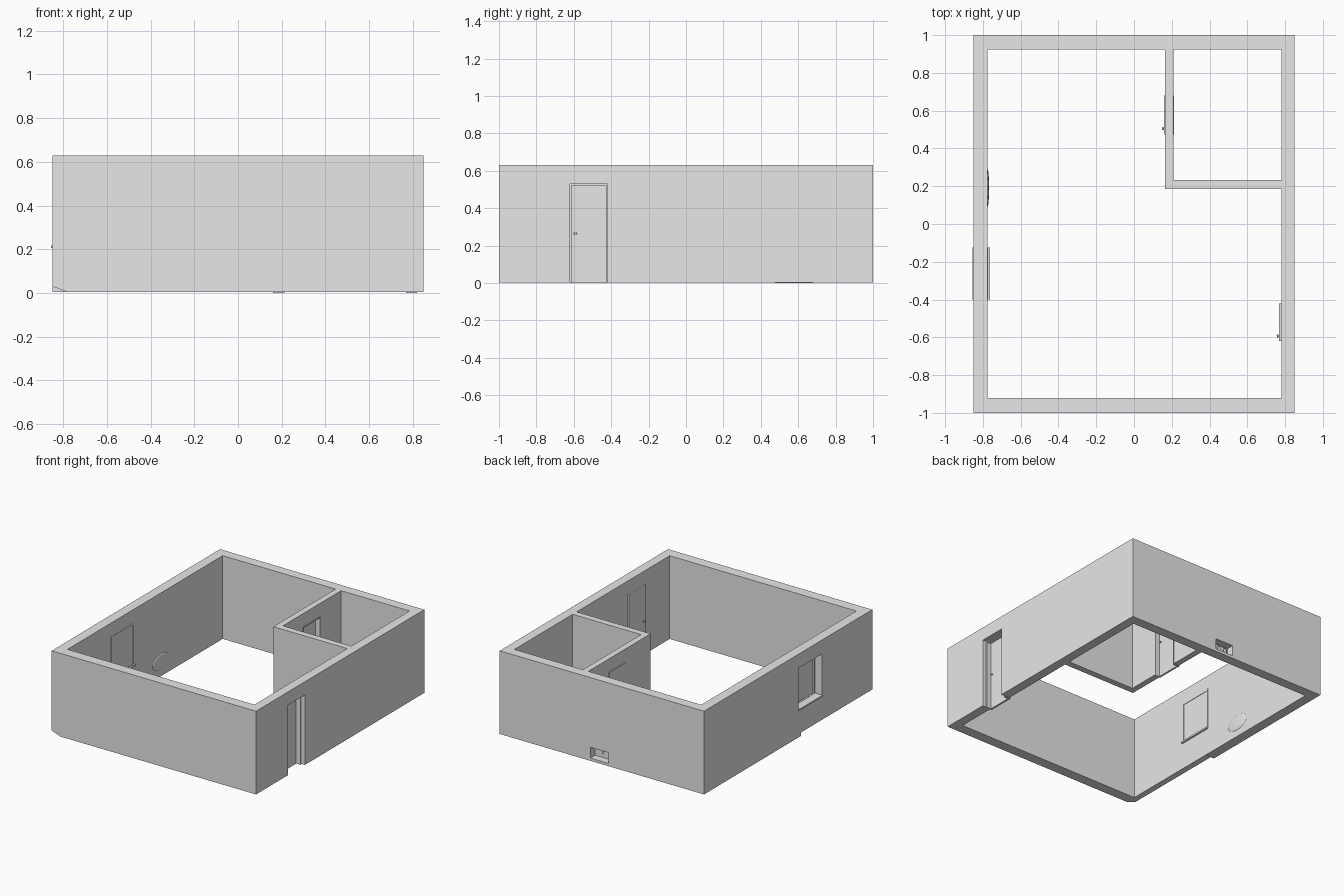
import bpy
import bmesh
from mathutils import Matrix, Vector

scene = bpy.context.scene
if "Cube" in scene.objects:
    bpy.data.objects.remove(scene.objects["Cube"], do_unlink=True)

grey = bpy.data.materials.new("plaster_grey")
grey.use_nodes = True
grey.diffuse_color = (0.8, 0.8, 0.8, 1)
grey.node_tree.nodes["Principled BSDF"].inputs["Base Color"].default_value = (0.8, 0.8, 0.8, 1)


def finish(name, bm):
    bmesh.ops.recalc_face_normals(bm, faces=bm.faces)
    mesh = bpy.data.meshes.new(name)
    bm.to_mesh(mesh)
    bm.free()
    mesh.materials.append(grey)
    obj = bpy.data.objects.new(name, mesh)
    scene.collection.objects.link(obj)
    return obj


def add_box(bm, xs, ys, zs):
    lo, hi = Vector((xs[0], ys[0], zs[0])), Vector((xs[1], ys[1], zs[1]))
    size = hi - lo
    mat = Matrix.Translation((lo + hi) / 2) @ Matrix.Diagonal((*size, 1))
    bmesh.ops.create_cube(bm, size=1, matrix=mat)


def boxes(name, *specs):
    bm = bmesh.new()
    for spec in specs:
        add_box(bm, *spec)
    return finish(name, bm)


def prism_y(name, points, y0, y1):
    bm = bmesh.new()
    face = bm.faces.new([bm.verts.new((x, y0, z)) for x, z in points])
    moved = bmesh.ops.extrude_face_region(bm, geom=[face])["geom"]
    verts = [v for v in moved if isinstance(v, bmesh.types.BMVert)]
    bmesh.ops.translate(bm, verts=verts, vec=(0, y1 - y0, 0))
    return finish(name, bm)


def carve(obj, cutters):
    for cutter in cutters:
        cutter.hide_render = True
        mod = obj.modifiers.new("cut", "BOOLEAN")
        mod.operation = "DIFFERENCE"
        mod.solver = "EXACT"
        mod.object = cutter
    bpy.context.view_layer.update()
    graph = bpy.context.evaluated_depsgraph_get()
    result = bpy.data.meshes.new_from_object(obj.evaluated_get(graph))
    obj.modifiers.clear()
    obj.data = result
    for cutter in cutters:
        bpy.data.objects.remove(cutter, do_unlink=True)


# Wall shell: main L-shaped space and the small corner room
BASE, TOP, DOOR_TOP = 0.004, 0.63, 0.53
walls = boxes("walls", ((-0.85, 0.85), (-1, 1), (BASE, TOP)))
tall = (-0.2, 0.9)
carve(walls, [
    boxes("front_space", ((-0.775, 0.78), (-0.92, 0.185), tall)),
    boxes("back_space", ((-0.775, 0.165), (0.1, 0.925), tall)),
    boxes("small_room", ((0.21, 0.78), (0.233, 0.925), tall)),
    boxes("entry_opening", ((0.7, 0.95), (-0.62, -0.42), (-0.1, DOOR_TOP))),
    boxes("room_opening", ((0.1, 0.3), (0.475, 0.68), (-0.1, DOOR_TOP))),
    boxes("window_opening", ((-0.95, -0.7), (-0.4, -0.125), (0.205, 0.525))),
    boxes("niche", ((-0.055, 0.095), (0.945, 1.1), (0.025, 0.105))),
    prism_y("sloped_footing",
            [(-0.95, -0.1), (-0.95, 0.0675), (-0.75, -0.0075), (-0.75, -0.1)], -1.1, -0.15),
])


# Doors: thin jambs and header, leaf on the inner side, knobs on both sides
def door(name, x0, x1, y0, y1, knob_y):
    t = 0.008
    boxes(name + "_frame",
          ((x0, x1), (y0, y0 + t), (0, DOOR_TOP)),
          ((x0, x1), (y1 - t, y1), (0, DOOR_TOP)),
          ((x0, x1), (y0 + t, y1 - t), (DOOR_TOP - t, DOOR_TOP)))
    leaf0, leaf1 = x0 + 0.002, x0 + 0.016
    boxes(name + "_leaf", ((leaf0, leaf1), (y0 + t, y1 - t), (0, DOOR_TOP - t)))
    bm = bmesh.new()
    for x in (leaf0 - 0.009, leaf1 + 0.009):
        mat = Matrix.Translation((x, knob_y, 0.265)) @ Matrix.Diagonal((0.7, 1.1, 0.8, 1))
        bmesh.ops.create_uvsphere(bm, u_segments=12, v_segments=8, radius=0.008, matrix=mat)
    add_box(bm, (leaf0 - 0.008, leaf1 + 0.008), (knob_y - 0.003, knob_y + 0.003), (0.262, 0.268))
    finish(name + "_knobs", bm)


door("entry_door", 0.768, 0.82, -0.62, -0.42, -0.592)
door("room_door", 0.16, 0.212, 0.475, 0.68, 0.505)

# Window: frame and pane near the inner face, sill through the wall
wy0, wy1, wz0, wz1, b = -0.4, -0.125, 0.205, 0.525, 0.014
fx = (-0.795, -0.773)
boxes("window_frame",
      (fx, (wy0, wy0 + b), (wz0, wz1)),
      (fx, (wy1 - b, wy1), (wz0, wz1)),
      (fx, (wy0 + b, wy1 - b), (wz1 - b, wz1)),
      (fx, (wy0 + b, wy1 - b), (wz0, wz0 + b)))
boxes("window_pane", ((-0.784, -0.776), (wy0 + b, wy1 - b), (wz0 + b, wz1 - b)))
boxes("window_sill", ((-0.856, -0.762), (wy0, wy1), (wz0, wz0 + 0.012)))

# Twin sockets inside the niche in the back wall
bm = bmesh.new()
add_box(bm, (-0.045, 0.06), (0.944, 0.952), (0.045, 0.095))
for x in (-0.02, 0.035):
    mat = Matrix.Translation((x, 0.955, 0.07)) @ Matrix.Rotation(1.5708, 4, "X")
    bmesh.ops.create_cone(bm, cap_ends=True, segments=16, radius1=0.016, radius2=0.016,
                          depth=0.008, matrix=mat)
finish("niche_sockets", bm)

# Shallow bulge in the plaster on the inner right wall
bm = bmesh.new()
mat = Matrix.Translation((-0.776, 0.19, 0.115)) @ Matrix.Diagonal((0.009, 0.1, 0.06, 1))
bmesh.ops.create_uvsphere(bm, u_segments=24, v_segments=12, radius=1, matrix=mat)
bulge = finish("wall_bulge", bm)
for poly in bulge.data.polygons:
    poly.use_smooth = True
